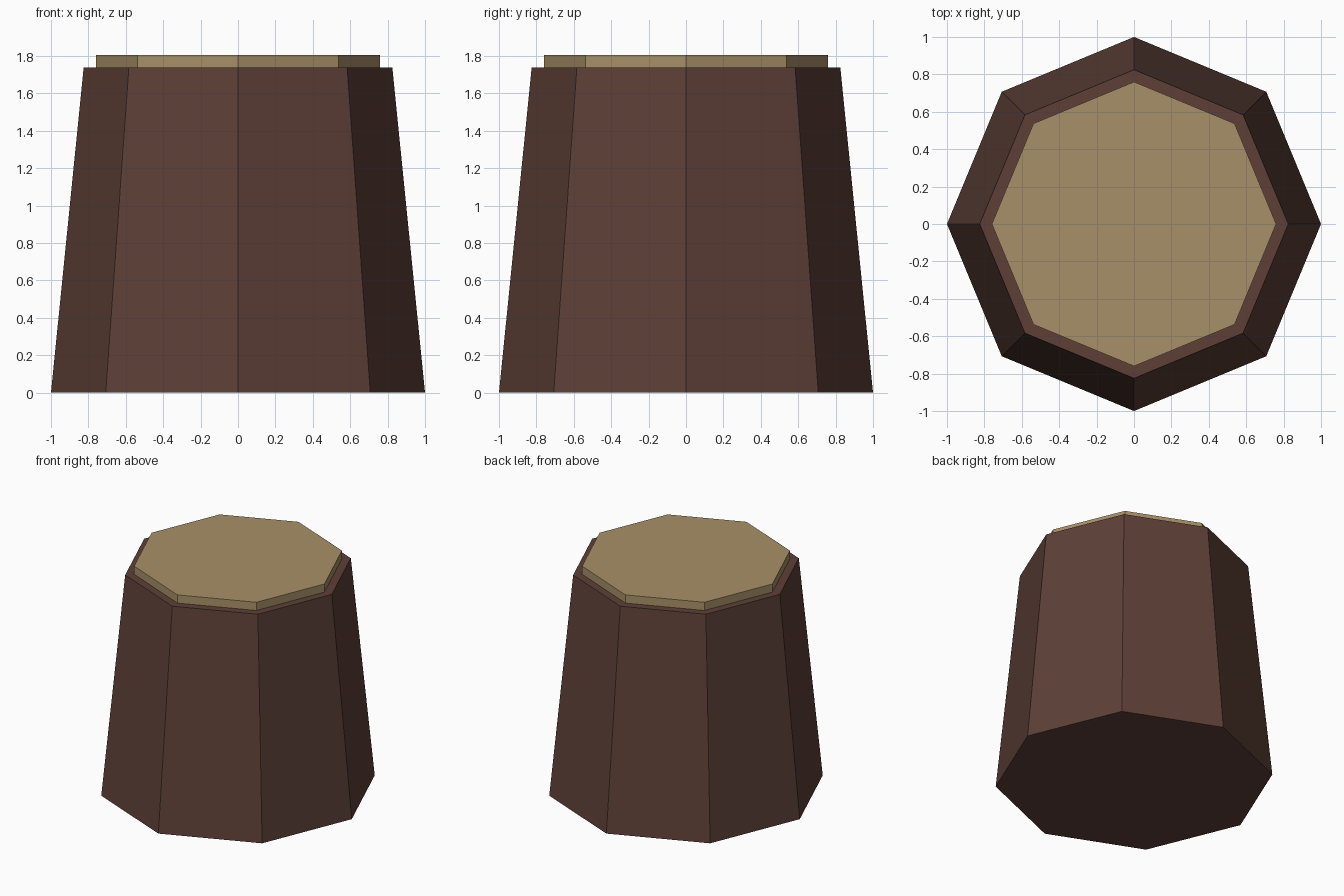
import bpy

cube = bpy.data.objects.get("Cube")
if cube:
    bpy.data.objects.remove(cube, do_unlink=True)


def make_material(name, color):
    mat = bpy.data.materials.new(name)
    mat.use_nodes = True
    mat.diffuse_color = (*color, 1)
    mat.node_tree.nodes["Principled BSDF"].inputs["Base Color"].default_value = (*color, 1)
    return mat


def octagon(name, bottom_radius, top_radius, z0, z1, mat):
    """Eight-sided tapered block standing between two heights."""
    bpy.ops.mesh.primitive_cone_add(
        vertices=8, radius1=bottom_radius, radius2=top_radius,
        depth=z1 - z0, location=(0, 0, (z0 + z1) / 2))
    obj = bpy.context.object
    obj.name = name
    obj.data.materials.append(mat)
    bpy.ops.object.shade_flat()
    return obj


bark = make_material("dark brown bark", (0.109, 0.051, 0.038))
wood = make_material("pale cut wood", (0.39, 0.28, 0.14))

# Tapered trunk
octagon("stump_trunk", 1.0, 0.825, 0, 1.74, bark)
# Raised disc of cut wood on top
octagon("cut_wood_top", 0.76, 0.76, 1.735, 1.805, wood)
